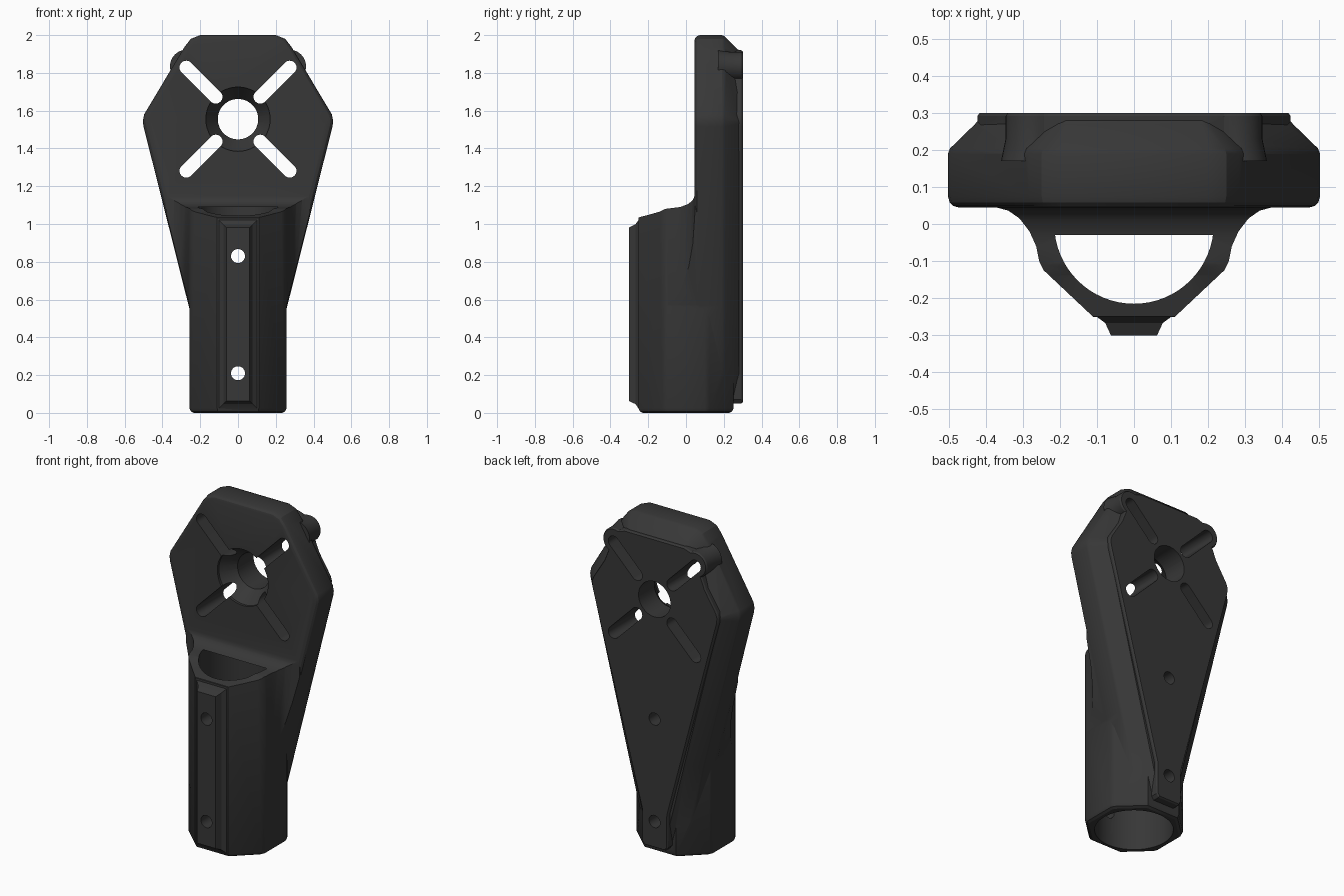
import bpy, bmesh, math
from mathutils import Vector

if "Cube" in bpy.data.objects:
    bpy.data.objects.remove(bpy.data.objects["Cube"])

black = bpy.data.materials.new("matte_black")
black.diffuse_color = (0.038, 0.038, 0.038, 1)
black.use_nodes = True
black.node_tree.nodes["Principled BSDF"].inputs["Base Color"].default_value = black.diffuse_color


def inset(pts, d):
    """Offset a counter-clockwise outline inward by d with mitred corners."""
    out, n = [], len(pts)
    for i in range(n):
        p, a, b = (Vector(pts[k]) for k in (i, i - 1, (i + 1) % n))
        e1, e2 = (p - a).normalized(), (b - p).normalized()
        n1, n2 = Vector((-e1.y, e1.x)), Vector((-e2.y, e2.x))
        out.append(p + (n1 + n2) * d / (1 + n1.dot(n2)))
    return out


def loft(name, pts, layers, axis):
    """Solid from one outline, stacked at (position, inset) layers along an axis."""
    area = sum(pts[i - 1][0] * pts[i][1] - pts[i][0] * pts[i - 1][1] for i in range(len(pts)))
    if area < 0:
        pts = pts[::-1]
    place = {"x": lambda u, v, t: (t, u, v),
             "y": lambda u, v, t: (u, t, v),
             "z": lambda u, v, t: (u, v, t)}[axis]
    bm = bmesh.new()
    rings = [[bm.verts.new(place(u, v, t)) for u, v in inset(pts, d)] for t, d in layers]
    n = len(pts)
    for r, s in zip(rings, rings[1:]):
        for i in range(n):
            j = (i + 1) % n
            bm.faces.new((r[i], r[j], s[j], s[i]))
    bm.faces.new(rings[0][::-1])
    bm.faces.new(rings[-1])
    bmesh.ops.recalc_face_normals(bm, faces=bm.faces)
    me = bpy.data.meshes.new(name)
    bm.to_mesh(me)
    bm.free()
    me.materials.append(black)
    ob = bpy.data.objects.new(name, me)
    bpy.context.collection.objects.link(ob)
    return ob


def combine(target, other, op):
    """Apply a boolean and discard the other solid."""
    bpy.context.view_layer.objects.active = target
    mod = target.modifiers.new("combine", "BOOLEAN")
    mod.operation, mod.object, mod.solver = op, other, "EXACT"
    bpy.ops.object.modifier_apply(modifier=mod.name)
    bpy.data.objects.remove(other)


def mirrored(half):
    """Close a right-hand half outline by mirroring it in x."""
    return half + [(-u, v) for u, v in reversed(half)]


def circle(u, v, r, n=48):
    return [(u + r * math.cos(2 * math.pi * i / n), v + r * math.sin(2 * math.pi * i / n))
            for i in range(n)]


def slot(angle, near, far, r, cz):
    """Rounded slot outline radiating from the motor centre."""
    pts = []
    for i in range(26):
        a = math.pi * (i if i < 13 else i - 1) / 12 - math.pi / 2
        d = far if i < 13 else near
        u, v = d + r * math.cos(a), r * math.sin(a)
        pts.append((u * math.cos(angle) - v * math.sin(angle),
                    cz + u * math.sin(angle) + v * math.cos(angle)))
    return pts


CZ = 1.555  # motor centre height

# Tapered head plate with rounded front edge and chamfered back
plate_outline = mirrored([(0.125, 0.03), (0.262, 0.57), (0.5, 1.515), (0.504, 1.545), (0.497, 1.58),
                          (0.285, 1.935), (0.25, 1.98), (0.2, 2.0)])
mount = loft("motor_mount", plate_outline,
             [(0.045, 0.028), (0.049, 0.014), (0.058, 0.005), (0.075, 0),
              (0.19, 0), (0.205, 0.006), (0.27, 0.072), (0.28, 0.08)], "y")

# Flat back pad with bulges behind the outer slot ends
pad_outline = mirrored([(0.07, 0.05), (0.085, 0.07), (0.088, 0.27), (0.42, 1.515), (0.424, 1.55),
                        (0.415, 1.58), (0.34, 1.70), (0.26, 1.90), (0.2, 1.92)])
pad = loft("back_pad", pad_outline, [(0.19, 0), (0.292, 0), (0.301, 0.006)], "y")
for s in (-1, 1):
    combine(pad, loft("slot_bulge", circle(s * 0.272, 1.835, 0.076, 32),
                      [(0.17, -0.012), (0.23, 0), (0.292, 0), (0.301, 0.006)], "y"), "UNION")

# Eight-sided clamp tube
octagon = mirrored([(0.11, -0.252), (0.245, -0.125), (0.257, -0.1), (0.257, 0.1), (0.245, 0.125),
                    (0.11, 0.252)])
tube = loft("clamp_tube", octagon, [(0, 0.022), (0.008, 0.008), (0.025, 0), (1.3, 0)], "z")

# Curved wings blending the tube into the plate
wings = loft("blend_wings", mirrored([(0.2, -0.12), (0.257, -0.1), (0.265, -0.06), (0.283, -0.02),
                                      (0.31, 0.015), (0.34, 0.036), (0.38, 0.047), (0.38, 0.1)]),
             [(0.2, 0), (1.3, 0)], "z")
combine(wings, loft("wing_limit", plate_outline, [(-0.4, 0.004), (0.15, 0.004)], "y"), "INTERSECT")
combine(tube, wings, "UNION")

# Raised screw rib on the front of the tube
rib = loft("screw_rib", [(-0.065, 0.06), (0.065, 0.06), (0.065, 0.985), (-0.065, 0.985)],
           [(-0.302, 0.003), (-0.296, 0), (-0.268, -0.013), (-0.252, -0.035), (-0.2, -0.04)], "y")
combine(tube, rib, "UNION")

# Sloping top of the tube
combine(tube, loft("top_trim", [(-0.5, 0.99), (-0.302, 0.99), (-0.285, 1.008), (-0.265, 1.015),
                                (-0.25, 1.035), (-0.2, 1.048), (-0.14, 1.065), (-0.11, 1.08),
                                (-0.03, 1.09), (0.01, 1.105), (0.035, 1.125), (0.046, 1.15),
                                (0.046, 1.5), (-0.5, 1.5)], [(-1, 0), (1, 0)], "x"), "DIFFERENCE")

combine(mount, tube, "UNION")
combine(mount, pad, "UNION")

# Tube bore
combine(mount, loft("bore", circle(0, 0, 0.216, 64), [(-0.1, 0), (1.09, 0)], "z"), "DIFFERENCE")

# Motor shaft hole with front countersink
combine(mount, loft("shaft_hole", circle(0, CZ, 0.107), [(-0.1, 0), (0.5, 0)], "y"), "DIFFERENCE")
combine(mount, loft("countersink", circle(0, CZ, 0.17), [(0.03, 0), (0.06, 0), (0.15, 0.064)], "y"),
        "DIFFERENCE")

# Four radial slots
for k in range(4):
    combine(mount, loft("slot", slot(math.pi / 4 + k * math.pi / 2, 0.167, 0.387, 0.036, CZ),
                        [(-0.1, 0), (0.5, 0)], "y"), "DIFFERENCE")

# Two clamp screw holes through front and back
for z in (0.21, 0.83):
    combine(mount, loft("screw_hole", circle(0, z, 0.037, 32), [(-0.5, 0), (0.5, 0)], "y"),
            "DIFFERENCE")

bpy.ops.object.select_all(action="DESELECT")
mount.select_set(True)
bpy.context.view_layer.objects.active = mount
bpy.ops.object.shade_smooth_by_angle(angle=math.radians(28))
